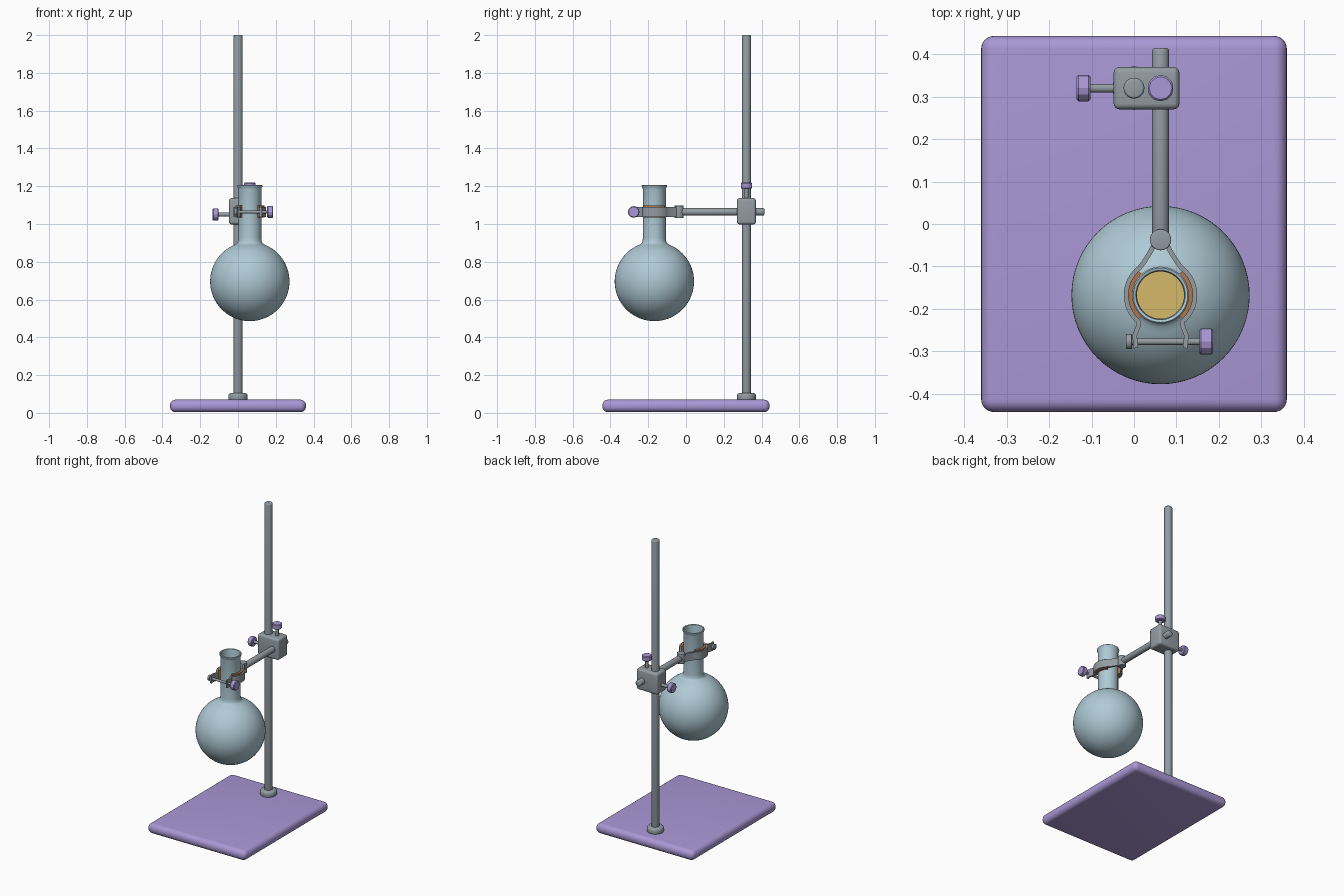
import bpy, bmesh, math
from mathutils import Vector

if "Cube" in bpy.data.objects:
    bpy.data.objects.remove(bpy.data.objects["Cube"])

def material(name, srgb):
    m = bpy.data.materials.new(name)
    lin = [((c / 255 + 0.055) / 1.055) ** 2.4 for c in srgb]
    m.diffuse_color = (*lin, 1)
    m.use_nodes = True
    m.node_tree.nodes["Principled BSDF"].inputs["Base Color"].default_value = m.diffuse_color
    return m

PURPLE = material("purple enamel", (170, 152, 214))
STEEL = material("grey steel", (148, 157, 163))
GLASS = material("pale blue glass", (175, 202, 213))
LIQUID = material("amber liquid", (214, 186, 106))
CORK = material("brown cork", (176, 118, 76))

ROD_Y = 0.32                 # upright rod position
FX, FY, ARM_Z = 0.0625, -0.1675, 1.064   # flask axis and arm height

def finish(ob, mat, bevel=0, segments=3, smooth=True):
    ob.data.materials.clear()
    ob.data.materials.append(mat)
    bpy.ops.object.select_all(action='DESELECT')
    ob.select_set(True)
    bpy.context.view_layer.objects.active = ob
    if bevel:
        mod = ob.modifiers.new("soft edges", 'BEVEL')
        mod.width, mod.segments, mod.limit_method = bevel, segments, 'ANGLE'
        bpy.ops.object.modifier_apply(modifier=mod.name)
    if smooth:
        bpy.ops.object.shade_smooth_by_angle(angle=math.radians(35))
    return ob

def from_bmesh(name, bm):
    bmesh.ops.recalc_face_normals(bm, faces=bm.faces)
    me = bpy.data.meshes.new(name)
    bm.to_mesh(me)
    bm.free()
    ob = bpy.data.objects.new(name, me)
    bpy.context.collection.objects.link(ob)
    return ob

def box(name, lo, hi, mat, bevel, segments=4):
    bpy.ops.mesh.primitive_cube_add(size=1)
    ob = bpy.context.object
    ob.name = name
    lo, hi = Vector(lo), Vector(hi)
    for v in ob.data.vertices:
        v.co = (lo + hi) / 2 + v.co * (hi - lo)
    return finish(ob, mat, bevel, segments)

def rod(name, a, b, r, mat, bevel=0, sides=32, smooth=True):
    a, b = Vector(a), Vector(b)
    bpy.ops.mesh.primitive_cylinder_add(vertices=sides, radius=r, depth=(b - a).length, location=(a + b) / 2)
    ob = bpy.context.object
    ob.name = name
    ob.rotation_euler = (b - a).to_track_quat('Z', 'Y').to_euler()
    return finish(ob, mat, bevel, 3 if smooth else 1, smooth)

def knob(name, a, b, r=0.031):
    return rod(name, a, b, r, PURPLE, 0.004, 12, False)

def lathe(name, profile, mat, steps=64):
    bm = bmesh.new()
    vs = [bm.verts.new((r, 0, z)) for r, z in profile]
    es = [bm.edges.new(p) for p in zip(vs, vs[1:])]
    bmesh.ops.spin(bm, geom=vs + es, cent=(0, 0, 0), axis=(0, 0, 1), angle=math.tau, steps=steps)
    bmesh.ops.remove_doubles(bm, verts=bm.verts, dist=1e-5)
    ob = from_bmesh(name, bm)
    ob.location = (FX, FY, 0)
    return finish(ob, mat)

def strip(name, path, thick, z0, z1, mat):
    # upright band following a flat path, given relative to the flask axis
    bm = bmesh.new()
    rows = []
    for i, p in enumerate(path):
        t = Vector(path[min(i + 1, len(path) - 1)]) - Vector(path[max(i - 1, 0)])
        n = Vector((-t.y, t.x)).normalized() * thick / 2
        c = Vector(p)
        rows.append([bm.verts.new((q.x, q.y, z)) for q, z in
                     ((c - n, z0), (c + n, z0), (c + n, z1), (c - n, z1))])
    for a, b in zip(rows, rows[1:]):
        for k in range(4):
            bm.faces.new((a[k], a[(k + 1) % 4], b[(k + 1) % 4], b[k]))
    bm.faces.new(rows[0])
    bm.faces.new(rows[-1])
    ob = from_bmesh(name, bm)
    ob.location = (FX, FY, 0)
    return finish(ob, mat)

def arc(r, a0, a1, n):
    return [(r * math.cos(math.radians(a0 + (a1 - a0) * i / n)),
             r * math.sin(math.radians(a0 + (a1 - a0) * i / n))) for i in range(n + 1)]

# Stand: base plate, foot collar and upright
box("base_plate", (-0.36, -0.443, 0.004), (0.36, 0.443, 0.07), PURPLE, 0.03, 6)
rod("foot_collar", (0, ROD_Y, 0.06), (0, ROD_Y, 0.105), 0.051, STEEL, 0.015)
rod("upright_rod", (0, ROD_Y, 0.05), (0, ROD_Y, 2.0), 0.0245, STEEL, 0.006)

# Boss head with its two thumb screws
box("boss_head", (-0.048, 0.27, 0.998), (0.107, 0.37, 1.137), STEEL, 0.014)
rod("side_screw", (-0.11, ROD_Y, 1.05), (-0.03, ROD_Y, 1.05), 0.01, STEEL, sides=20)
knob("side_knob", (-0.135, ROD_Y, 1.05), (-0.103, ROD_Y, 1.05))
rod("top_screw", (FX, ROD_Y, 1.12), (FX, ROD_Y, 1.195), 0.01, STEEL, sides=20)
knob("top_knob", (FX, ROD_Y, 1.187), (FX, ROD_Y, 1.219))

# Clamp arm and hinge barrel
rod("clamp_arm", (FX, -0.04, ARM_Z), (FX, 0.415, ARM_Z), 0.02, STEEL, 0.008)
rod("hinge_barrel", (FX, -0.037, 1.031), (FX, -0.037, 1.097), 0.025, STEEL, 0.003)

# Mirrored jaws with cork pads
for side, s in (("left", -1), ("right", 1)):
    curve = [(0.016, 0.118), (0.022, 0.105), (0.040, 0.076)] + arc(0.081, 52, -51, 20)
    curve += [(0.053, -0.075), (0.061, -0.095), (0.058, -0.125)]
    strip(side + "_jaw", [(s * x, y) for x, y in curve], 0.011, 1.038, 1.09, STEEL)
    pad = arc(0.068, 48, -48, 16)
    strip(side + "_cork_pad", [(s * x, y) for x, y in pad], 0.017, 1.034, 1.097, CORK)

# Pinch screw across the jaw tips
PY = -0.277
rod("pinch_screw", (-0.015, PY, ARM_Z), (0.165, PY, ARM_Z), 0.008, STEEL, sides=20)
rod("pinch_nut", (-0.019, PY, ARM_Z), (-0.005, PY, ARM_Z), 0.018, STEEL, 0.002, 20)
knob("pinch_knob", (0.154, PY, ARM_Z), (0.186, PY, ARM_Z))

# Round flask: bulb, neck and flared lip, with an inner wall
CZ, R = 0.696, 0.21
bulb = [(max(0, x), CZ + y) for x, y in arc(R, -90, 69, 40)]
neck = [(0.067, 0.899), (0.0625, 0.908), (0.061, 0.925), (0.061, 1.185),
        (0.0635, 1.193), (0.067, 1.198), (0.067, 1.204), (0.064, 1.207), (0.058, 1.205)]
inside = [(0.0555, 1.19), (0.0555, 0.9)]
inner = [(max(0, x), CZ + y) for x, y in arc(0.204, 72, -90, 40)]
lathe("round_flask", bulb + neck + inside + inner, GLASS)

# Liquid filling the lower half of the bulb
fill = [(max(0, x), CZ + y) for x, y in arc(0.201, -90, 2, 24)]
lathe("liquid", fill + [(0, fill[-1][1])], LIQUID)
